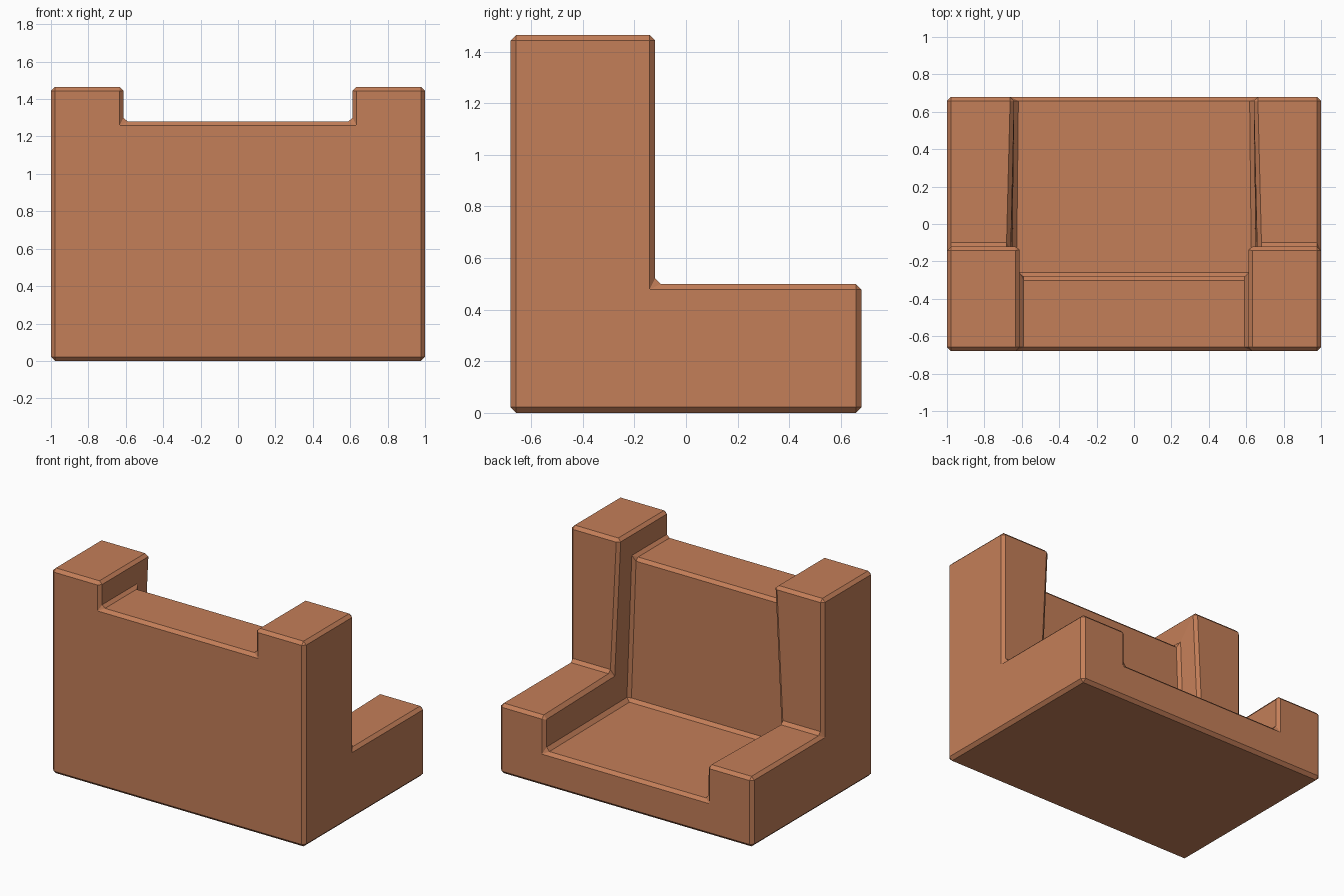
import bpy, bmesh

if "Cube" in bpy.data.objects:
    bpy.data.objects.remove(bpy.data.objects["Cube"])

# side outline (y, z): front bottom, arm, tall post, back bottom
OUTER = [(0.68, 0), (0.68, 0.5), (-0.12, 0.5), (-0.12, 1.465), (-0.68, 1.465), (-0.68, 0)]
# inner wall: upper rim and matching seat/backrest line as (x, y, z)
RIM = [(0.64, 0.68, 0.5), (0.66, -0.12, 0.5), (0.612, -0.12, 1.465), (0.612, -0.68, 1.465)]
SEAT = [(0.64, 0.68, 0.25), (0.65, -0.28, 0.25), (0.612, -0.28, 1.28), (0.612, -0.68, 1.28)]

bm = bmesh.new()


def side(s):
    outer = [bm.verts.new((s, y, z)) for y, z in OUTER]
    rim = [bm.verts.new((s * x, y, z)) for x, y, z in RIM]
    seat = [bm.verts.new((s * x, y, z)) for x, y, z in SEAT]
    bm.faces.new(outer)
    for i in range(3):
        bm.faces.new((outer[i + 1], outer[i + 2], rim[i + 1], rim[i]))  # arm and post tops
        bm.faces.new((rim[i], rim[i + 1], seat[i + 1], seat[i]))        # inner walls
    return outer, rim, seat


lo, lr, ls = side(-1)
ro, rr, rs = side(1)

# seat, backrest front and backrest top
for i in range(3):
    bm.faces.new((ls[i], ls[i + 1], rs[i + 1], rs[i]))
# front, back and bottom
bm.faces.new((lo[0], lo[1], lr[0], ls[0], rs[0], rr[0], ro[1], ro[0]))
bm.faces.new((lo[5], lo[4], lr[3], ls[3], rs[3], rr[3], ro[4], ro[5]))
bm.faces.new((lo[0], lo[5], ro[5], ro[0]))
bmesh.ops.recalc_face_normals(bm, faces=bm.faces)

mesh = bpy.data.meshes.new("chair_body")
bm.to_mesh(mesh)
bm.free()
chair = bpy.data.objects.new("chair_body", mesh)
bpy.context.collection.objects.link(chair)

# terracotta colour
mat = bpy.data.materials.new("terracotta")
mat.diffuse_color = (0.55, 0.21, 0.098, 1)
mat.use_nodes = True
mat.node_tree.nodes["Principled BSDF"].inputs["Base Color"].default_value = mat.diffuse_color
mesh.materials.append(mat)

# small chamfer on all edges
bevel = chair.modifiers.new("chamfer", 'BEVEL')
bevel.width = 0.022
bevel.segments = 1
bevel.limit_method = 'ANGLE'
bevel.angle_limit = 0.6
